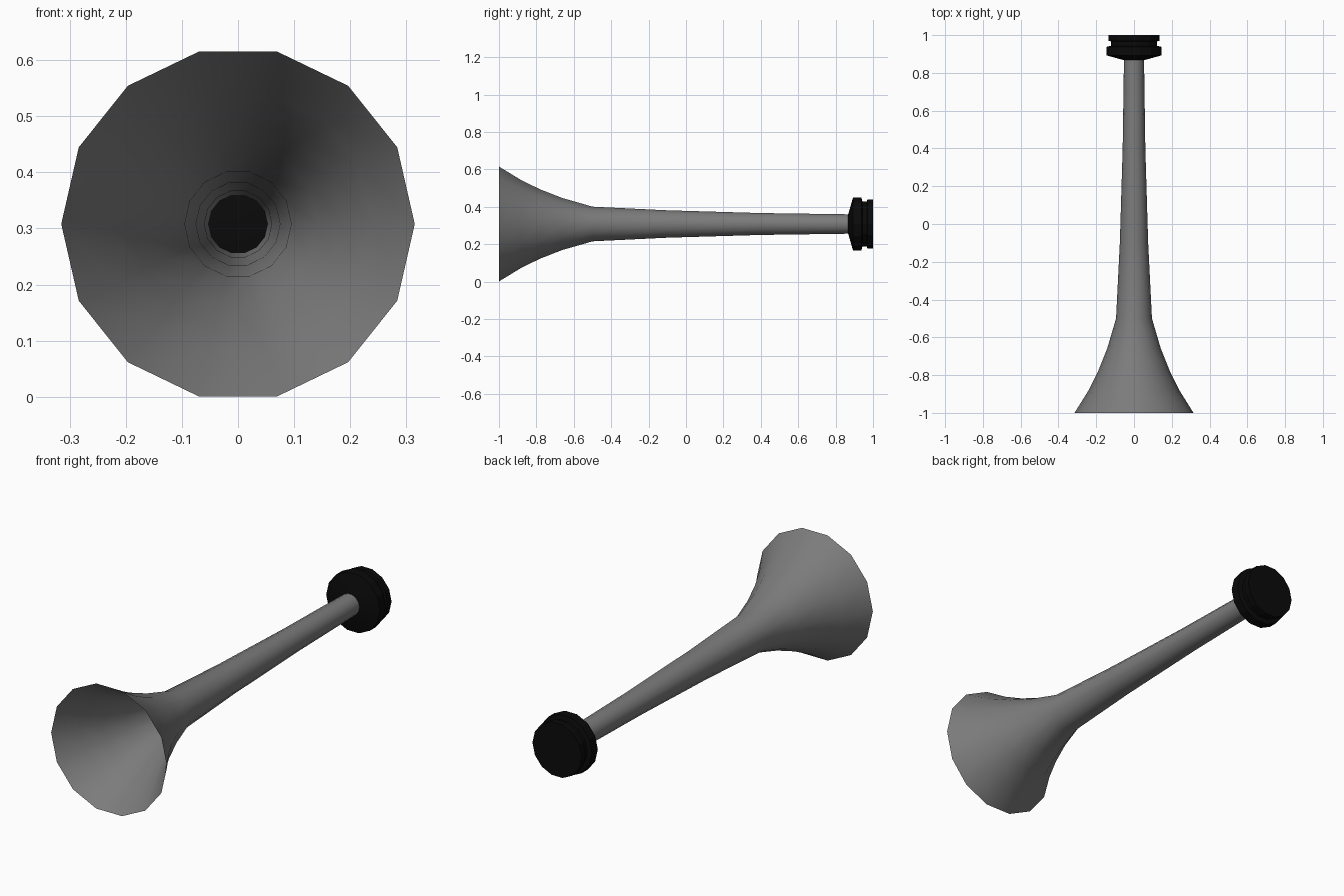
import bpy, bmesh, math

SIDES = 14
CENTRE_Z = 0.308

if "Cube" in bpy.data.objects:
    bpy.data.objects.remove(bpy.data.objects["Cube"], do_unlink=True)


def material(name, colour):
    mat = bpy.data.materials.new(name)
    mat.use_nodes = True
    mat.diffuse_color = colour
    mat.node_tree.nodes["Principled BSDF"].inputs["Base Color"].default_value = colour
    return mat


def lathe(name, profile, mat, smooth_angle, capped=False):
    """Turn (y, radius) points around the long axis."""
    bm = bmesh.new()
    rings = []
    for y, r in profile:
        angles = [2 * math.pi * i / SIDES for i in range(SIDES)]
        rings.append([bm.verts.new((r * math.cos(a), y, CENTRE_Z + r * math.sin(a)))
                      for a in angles])
    for a, b in zip(rings, rings[1:]):
        for i in range(SIDES):
            j = (i + 1) % SIDES
            bm.faces.new((a[i], b[i], b[j], a[j]))
    if capped:
        bm.faces.new(rings[0])
        bm.faces.new(rings[-1][::-1])
        bmesh.ops.recalc_face_normals(bm, faces=bm.faces)
    mesh = bpy.data.meshes.new(name)
    bm.to_mesh(mesh)
    bm.free()
    mesh.materials.append(mat)
    obj = bpy.data.objects.new(name, mesh)
    bpy.context.collection.objects.link(obj)
    bpy.ops.object.select_all(action='DESELECT')
    obj.select_set(True)
    bpy.context.view_layer.objects.active = obj
    bpy.ops.object.shade_smooth_by_angle(angle=math.radians(smooth_angle))
    return obj


grey = material("horn grey", (0.2, 0.2, 0.2, 1))
black = material("mouthpiece black", (0.003, 0.003, 0.003, 1))

# Flared bell and long tapering tube, one thin open wall
lathe("horn", [(-1, 0.315), (-0.88, 0.24), (-0.78, 0.19), (-0.66, 0.142), (-0.5, 0.095),
               (-0.1, 0.075), (0.4, 0.06), (0.88, 0.053)], grey, 40)

# Collar, groove and end rim of the mouthpiece
lathe("mouthpiece", [(0.867, 0.053), (0.893, 0.146), (0.938, 0.146), (0.943, 0.123),
                     (0.967, 0.123), (0.97, 0.134), (1, 0.134)], black, 20, capped=True)
